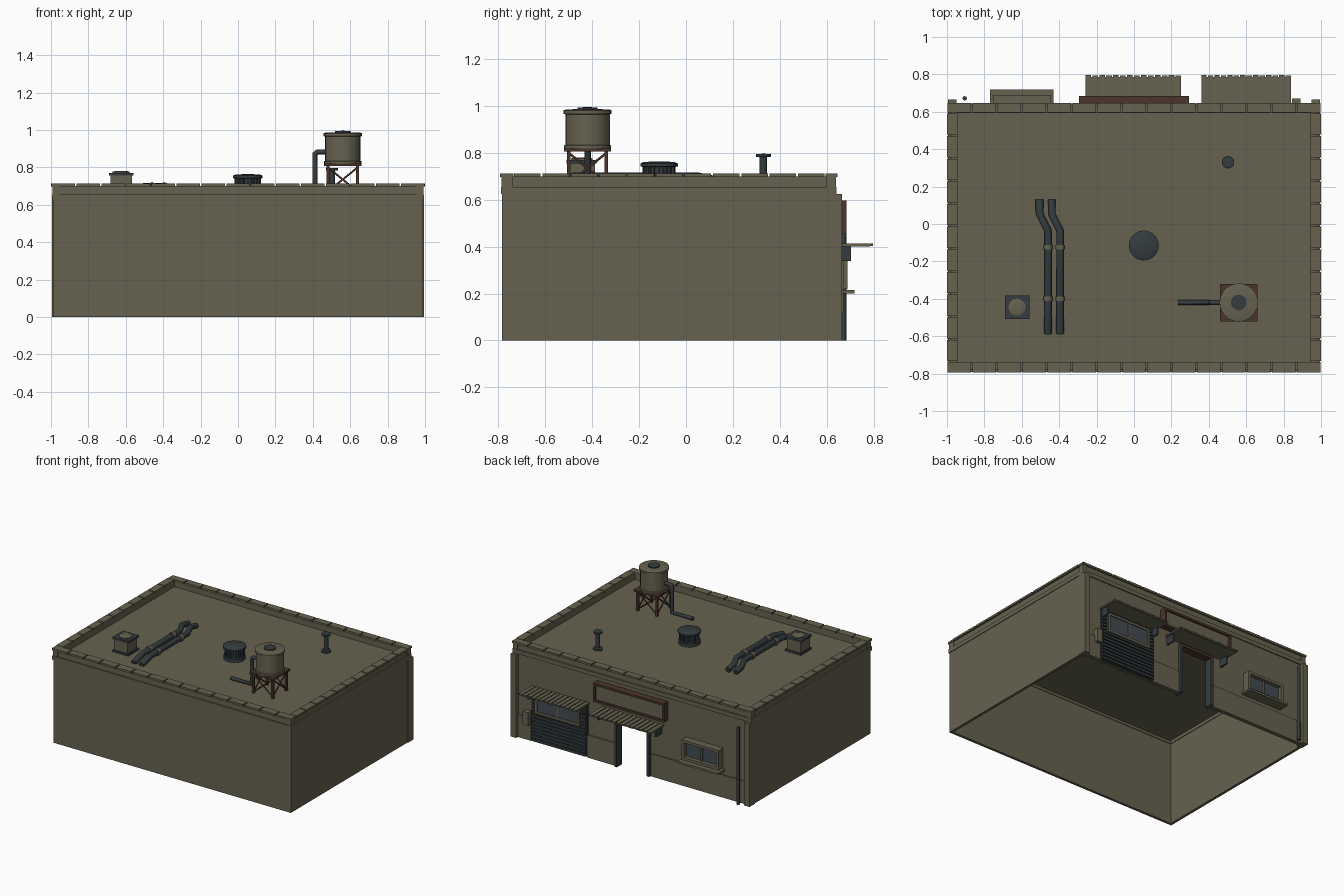
import bpy, bmesh, math
from mathutils import Vector

cube = bpy.data.objects.get("Cube")
if cube:
    bpy.data.objects.remove(cube, do_unlink=True)


def material(name, rgb):
    m = bpy.data.materials.new(name)
    m.use_nodes = True
    m.diffuse_color = (*rgb, 1)
    m.node_tree.nodes["Principled BSDF"].inputs["Base Color"].default_value = (*rgb, 1)
    return m


TAN = material("weathered tan", (0.135, 0.122, 0.08))
DARK = material("dark slate metal", (0.035, 0.046, 0.05))
RUST = material("rusty brown", (0.07, 0.036, 0.024))
GLASS = material("dull glass", (0.055, 0.07, 0.08))


def finish(bm, name, mat, smooth=False):
    bmesh.ops.recalc_face_normals(bm, faces=bm.faces)
    mesh = bpy.data.meshes.new(name)
    bm.to_mesh(mesh)
    bm.free()
    mesh.materials.append(mat)
    ob = bpy.data.objects.new(name, mesh)
    bpy.context.collection.objects.link(ob)
    if smooth:
        bpy.ops.object.select_all(action='DESELECT')
        ob.select_set(True)
        bpy.context.view_layer.objects.active = ob
        bpy.ops.object.shade_smooth_by_angle(angle=math.radians(40))
    return ob


def boxes(name, mat, spans):
    """One object from boxes given as (x0, x1, y0, y1, z0, z1)."""
    bm = bmesh.new()
    for x0, x1, y0, y1, z0, z1 in spans:
        vs = bmesh.ops.create_cube(bm, size=1)["verts"]
        for v in vs:
            v.co = Vector((x0 + (v.co.x + .5) * (x1 - x0),
                           y0 + (v.co.y + .5) * (y1 - y0),
                           z0 + (v.co.z + .5) * (z1 - z0)))
    return finish(bm, name, mat)


def frame(x0, x1, y0, y1, z0, z1, t):
    """Four spans bordering a rectangle on the facade."""
    return [(x0, x1, y0, y1, z1 - t, z1), (x0, x1, y0, y1, z0, z0 + t),
            (x0, x0 + t, y0, y1, z0 + t, z1 - t), (x1 - t, x1, y0, y1, z0 + t, z1 - t)]


def ring(x, y0, y1, w, z0, z1):
    """Four spans forming a rectangular wall ring."""
    return [(-x, x, y0, y0 + w, z0, z1), (-x, x, y1 - w, y1, z0, z1),
            (-x, -x + w, y0 + w, y1 - w, z0, z1), (x - w, x, y0 + w, y1 - w, z0, z1)]


def lathe(name, mat, x, y, profile, sides=20):
    bm = bmesh.new()
    vs = [bm.verts.new((r, 0, z)) for r, z in profile]
    es = [bm.edges.new(p) for p in zip(vs, vs[1:])]
    bmesh.ops.spin(bm, geom=vs + es, axis=(0, 0, 1), cent=(0, 0, 0), steps=sides, angle=math.tau)
    bmesh.ops.remove_doubles(bm, verts=bm.verts, dist=1e-5)
    bmesh.ops.translate(bm, verts=bm.verts, vec=(x, y, 0))
    return finish(bm, name, mat, True)


def tube(name, mat, points, r):
    cu = bpy.data.curves.new(name, 'CURVE')
    cu.dimensions = '3D'
    cu.bevel_depth, cu.bevel_resolution, cu.use_fill_caps = r, 2, True
    sp = cu.splines.new('POLY')
    sp.points.add(len(points) - 1)
    for p, co in zip(sp.points, points):
        p.co = (*co, 1)
    cu.materials.append(mat)
    ob = bpy.data.objects.new(name, cu)
    bpy.context.collection.objects.link(ob)
    return ob


FRONT, BACK, WALL = -0.785, 0.635, 0.645
ROOF = 0.66

# Hollow shell with an open floor and an open doorway
boxes("plain_walls", TAN, [(-.99, .99, FRONT, FRONT + .02, 0, .625),
                           (-.99, -.97, FRONT + .02, BACK, 0, .625),
                           (.97, .99, FRONT + .02, BACK, 0, .625)])
boxes("facade_wall", TAN, [(-.97, -.14, BACK - .02, BACK, 0, .625),
                           (.12, .97, BACK - .02, BACK, 0, .625),
                           (-.14, .12, BACK - .02, BACK, .37, .625)])
boxes("facade_plinth", TAN, [(-.95, -.16, BACK, WALL, 0, .17), (.14, .37, BACK, WALL, 0, .17),
                             (.84, .95, BACK, WALL, 0, .17)])
boxes("corner_pilasters", TAN, [(s * .95, s * .995, .60, .665, 0, .625) for s in (-1, 1)])
boxes("roof_deck", TAN, [(-.96, .96, -.76, .62, ROOF - .015, ROOF)])

# Parapet, moulding and coping stones
boxes("cornice", TAN, ring(.995, -.79, .643, .03, .625, .655))
boxes("parapet", TAN, ring(.985, -.78, .633, .04, .655, .70))
boxes("parapet_corners", TAN, [(sx * .955, sx * .992, *ys, .655, .70)
                               for sx in (-1, 1) for ys in ((-.787, -.74), (.60, .64))])
stones = []
NX, NY, GAP = 15, 11, .004
for i in range(NX):
    a, b = -1 + 2 * i / NX, -1 + 2 * (i + 1) / NX
    for y0, y1 in ((-.793, -.737), (.595, .647)):
        stones.append((a + GAP, b - GAP, y0, y1, .698, .713))
for i in range(NY):
    a, b = -.737 + 1.332 * i / NY, -.737 + 1.332 * (i + 1) / NY
    for s in (-1, 1):
        stones.append((s * .945, s * 1.0, a + GAP, b - GAP, .698, .713))
boxes("coping_stones", TAN, stones)

# Plank awnings with hanging end brackets
for name, x0, x1 in (("door_awning", -.26, .26), ("shutter_awning", .36, .845)):
    n = 14
    step = (x1 - x0) / n
    planks = [(x0 + i * step, x0 + i * step + step * .8, BACK, .797 - .004 * (i % 2), .403, .414)
              for i in range(n)]
    boxes(name, TAN, planks + [(x0, x1 - .01, BACK, .785, .400, .406)])
    boxes(name + "_brackets", DARK, [(x, x + .012, BACK, .705, .34, .40)
                                     for x in (x0 + .015, x1 - .03)])

# Roller shutter with a framed pane
boxes("shutter_panel", DARK, [(.37, .83, BACK, .645, .005, .40)])
boxes("shutter_slats", DARK, [(.375, .825, .645, .66, .01 + .026 * i, .028 + .026 * i)
                              for i in range(15)])
boxes("shutter_window_frame", TAN, frame(.42, .79, .645, .672, .23, .38, .018)
      + [(.60, .61, .645, .668, .24, .37)])
boxes("shutter_window_pane", GLASS, [(.43, .78, .645, .664, .24, .37)])

# Doorway surround
boxes("door_jambs", DARK, [(-.155, -.135, .60, .66, 0, .37), (.115, .135, .60, .66, 0, .37)])
boxes("door_lintel", RUST, [(-.155, .135, .60, .66, .365, .385)])

# Window with sill
boxes("window_frame", TAN, frame(-.755, -.445, BACK, .69, .22, .37, .02)
      + [(-.605, -.595, BACK, .675, .23, .36)])
boxes("window_pane", GLASS, [(-.745, -.455, BACK, .66, .23, .36)])
boxes("window_sill", TAN, [(-.77, -.43, BACK, .718, .20, .215)])

# Blank sign board, utility box and downpipe
boxes("sign_board", TAN, [(-.28, .28, BACK, .67, .465, .585)])
boxes("sign_frame", RUST, frame(-.295, .295, BACK, .685, .455, .597, .016))
boxes("utility_box", TAN, [(.845, .89, BACK, .672, .12, .22)])
tube("downpipe", DARK, [(-.905, .672, 0), (-.905, .672, .58)], .012)

# Water tank on a braced stand
TX, TY = .56, -.42
lathe("water_tank", TAN, TX, TY, [(0, .82), (.1, .82), (.1, .832), (.095, .835), (.095, .965),
                                  (.103, .967), (.103, .982), (.09, .986), (0, .988)], 24)
lathe("tank_lid", DARK, TX, TY, [(.042, .98), (.042, .994), (0, .996)])
boxes("tank_platform", RUST, [(TX - .1, TX + .1, TY - .1, TY + .1, .806, .82)])
legs = [(TX + sx * .08, TY + sy * .08) for sx, sy in ((-1, -1), (1, -1), (1, 1), (-1, 1))]
boxes("tank_legs", RUST, [(x - .008, x + .008, y - .008, y + .008, ROOF, .81) for x, y in legs])
for i in range(4):
    a, b = legs[i], legs[(i + 1) % 4]
    tube("tank_brace", RUST, [(*a, .67), (*b, .80)], .005)
    tube("tank_brace", RUST, [(*b, .67), (*a, .80)], .005)
tube("tank_pipe", DARK, [(.235, TY, .676), (.41, TY, .676), (.412, TY, .69), (.412, TY, .872),
                         (.425, TY, .882), (.48, TY, .882)], .014)

# Drum ventilator with vertical fins
VX, VY = .052, -.115
lathe("ventilator_drum", DARK, VX, VY, [(.075, ROOF), (.075, .685), (.058, .69), (.058, .74),
                                        (.08, .742), (.08, .755), (.065, .762), (0, .764)], 24)
fins = boxes("ventilator_fins", DARK, [(.056, .07, -.005, .005, .685, .745)])
bm = bmesh.new()
bm.from_mesh(fins.data)
bmesh.ops.spin(bm, geom=bm.verts[:] + bm.edges[:] + bm.faces[:], axis=(0, 0, 1),
               cent=(0, 0, 0), steps=15, angle=math.tau * 15 / 16, use_duplicate=True)
bm.to_mesh(fins.data)
bm.free()
fins.location = (VX, VY, 0)

# Box fan
FX, FY = -.625, -.445
boxes("fan_housing", TAN, [(FX - .057, FX + .057, FY - .057, FY + .057, ROOF, .757)])
boxes("fan_trim", DARK, [(FX - .066, FX + .066, FY - .064, FY + .064, z0, z1)
                         for z0, z1 in ((.755, .77), (ROOF, .675))])
lathe("fan_grille", TAN, FX, FY, [(.046, .765), (.046, .776), (.03, .781), (0, .781)])

# Twin ducts with clamps
for x in (-.46, -.395):
    tube("roof_duct", DARK, [(x, -.585, .667), (x, -.48, .695), (x, -.035, .695),
                             (x - .045, .055, .695), (x - .045, .13, .68)], .021)
    for y in (-.40, -.125):
        tube("duct_clamp", TAN, [(x, y - .012, .695), (x, y + .012, .695)], .026)

# Stub vent
lathe("stub_vent", DARK, .503, .33, [(.033, ROOF), (.033, .672), (.016, .675), (.016, .782),
                                     (.032, .784), (.032, .796), (0, .797)], 16)
